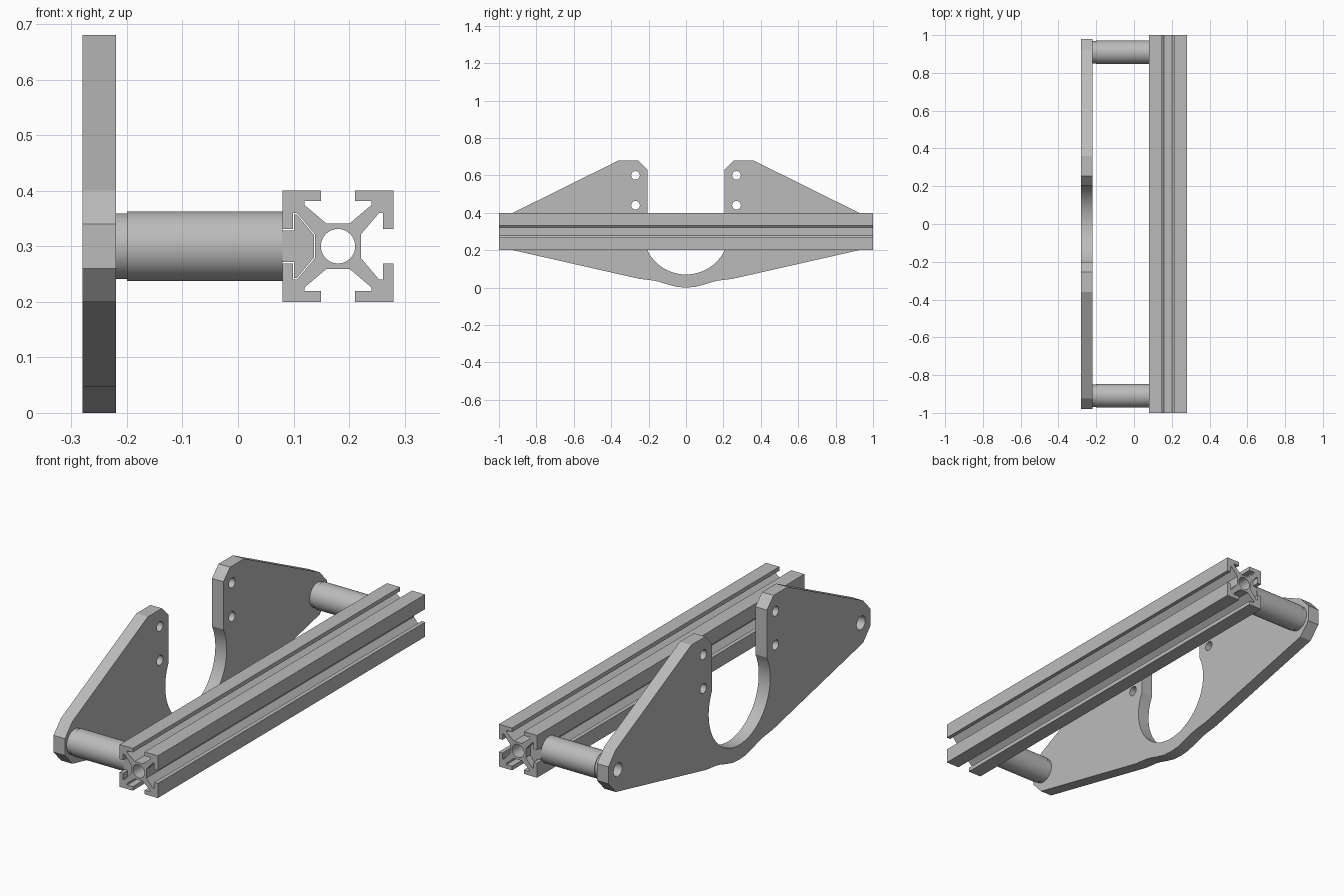
import bpy, bmesh, math
from mathutils import Matrix

cube = bpy.data.objects.get("Cube")
if cube:
    bpy.data.objects.remove(cube, do_unlink=True)

grey = bpy.data.materials.new("aluminium grey")
grey.use_nodes = True
grey.diffuse_color = (0.5, 0.5, 0.5, 1)
grey.node_tree.nodes["Principled BSDF"].inputs["Base Color"].default_value = (0.5, 0.5, 0.5, 1)

ALONG_X = Matrix(((0, 0, 1), (1, 0, 0), (0, 1, 0))).to_4x4()    # profile in y, z
ALONG_Y = Matrix(((1, 0, 0), (0, 0, -1), (0, 1, 0))).to_4x4()   # profile in x, z


def arc(cx, cy, r, start=0, end=360, n=48):
    count = n if end - start == 360 else n + 1
    angles = [math.radians(start + (end - start) * i / n) for i in range(count)]
    return [(cx + r * math.cos(a), cy + r * math.sin(a)) for a in angles]


def extrude(name, loops, axis, low, high):
    """Solid from closed loops; inner loops become holes."""
    curve = bpy.data.curves.new(name, 'CURVE')
    curve.dimensions = '2D'
    curve.fill_mode = 'BOTH'
    curve.extrude = (high - low) / 2
    for loop in loops:
        spline = curve.splines.new('POLY')
        spline.points.add(len(loop) - 1)
        for point, (u, v) in zip(spline.points, loop):
            point.co = (u, v, 0, 1)
        spline.use_cyclic_u = True
    temp = bpy.data.objects.new(name + " profile", curve)
    bpy.context.collection.objects.link(temp)
    bpy.context.view_layer.update()
    graph = bpy.context.evaluated_depsgraph_get()
    mesh = bpy.data.meshes.new_from_object(temp.evaluated_get(graph))
    bpy.data.objects.remove(temp, do_unlink=True)

    middle = (low + high) / 2
    shift = middle if axis is ALONG_X else -middle
    mesh.transform(axis @ Matrix.Translation((0, 0, shift)))
    bm = bmesh.new()
    bm.from_mesh(mesh)
    bmesh.ops.remove_doubles(bm, verts=bm.verts, dist=0.00005)
    bmesh.ops.recalc_face_normals(bm, faces=bm.faces)
    bm.to_mesh(mesh)
    bm.free()
    mesh.materials.clear()
    mesh.materials.append(grey)
    obj = bpy.data.objects.new(name, mesh)
    bpy.context.collection.objects.link(obj)
    bpy.ops.object.select_all(action='DESELECT')
    obj.select_set(True)
    bpy.context.view_layer.objects.active = obj
    bpy.ops.object.shade_smooth_by_angle(angle=math.radians(20))
    return obj


MID = 0.30       # height of rail, posts and round opening
POST_Y = 0.909
RAIL_X = 0.18

# Side plate: half outline from the bottom centre round to the slot, mirrored
meet = math.degrees(math.acos(0.205 / 0.23))
half = [(0.05, 0.004), (0.10, 0.017), (0.14, 0.030), (0.17, 0.037),
        (0.20, 0.041), (0.25, 0.047), (0.925, 0.20), (0.98, 0.26),
        (0.98, 0.34), (0.925, 0.40), (0.36, 0.68), (0.255, 0.68), (0.205, 0.63)]
opening = arc(0, MID, 0.23, -180 - meet, meet)[::-1]
outline = [(0, 0)] + half + opening + [(-y, z) for y, z in reversed(half)]
holes = []
for side in (-1, 1):
    holes += [arc(side * 0.27, z, 0.023, n=32) for z in (0.44, 0.60)]
    holes.append(arc(side * POST_Y, MID, 0.032))
extrude("side_plate", [outline] + holes, ALONG_X, -0.28, -0.22)

# Slotted rail: one corner of the profile, turned four times
edge = [(0.021, 0.041), (0.06, 0.074), (0.06, 0.081), (0.031, 0.081), (0.031, 0.10)]
corner = edge + [(0.10, 0.10)] + [(v, u) for u, v in reversed(edge)]
section = []
for turn in range(4):
    section += corner
    corner = [(v, -u) for u, v in corner]
section = [(RAIL_X + u, MID + v) for u, v in section]
extrude("slotted_rail", [section, arc(RAIL_X, MID, 0.031)], ALONG_Y, -1, 1)

# Hollow posts with a collar at the plate and a nut in the rail slot
nut = [(0.08, 0.028), (0.101, 0.028), (0.101, 0.057), (0.106, 0.057), (0.137, 0.02)]
nut = [(x, MID + z) for x, z in nut] + [(x, MID - z) for x, z in reversed(nut)]
for label, side in (("front", -1), ("back", 1)):
    y = side * POST_Y
    bore = arc(y, MID, 0.032)
    extrude(label + "_collar", [arc(y, MID, 0.059), bore], ALONG_X, -0.22, -0.20)
    extrude(label + "_post", [arc(y, MID, 0.0625), bore], ALONG_X, -0.20, 0.08)
    extrude(label + "_slot_nut", [nut], ALONG_Y, y - 0.06, y + 0.06)
